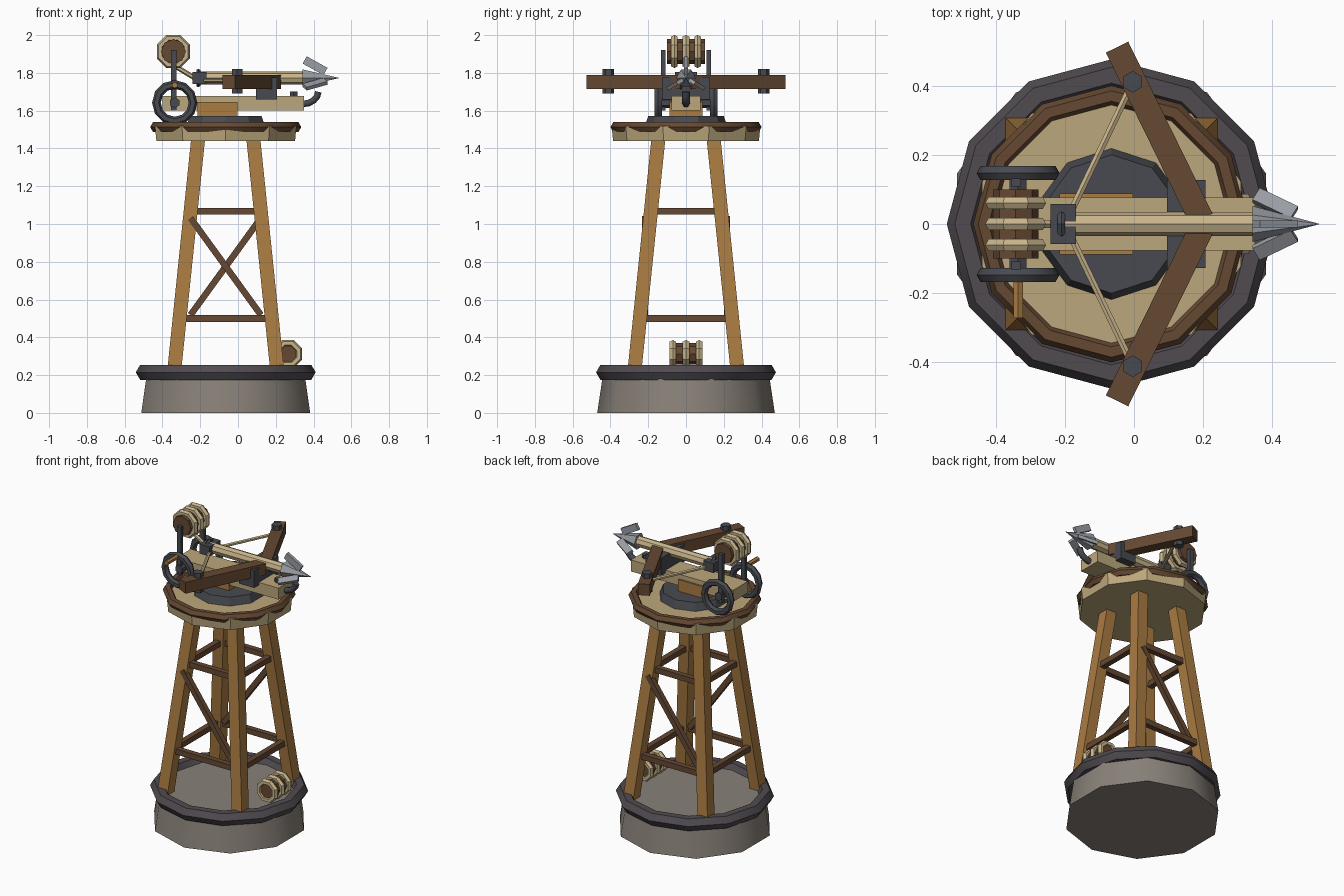
import bpy, math
from mathutils import Vector, Matrix

if "Cube" in bpy.data.objects:
    bpy.data.objects.remove(bpy.data.objects["Cube"])

CX = -0.065   # centre of the tower
BZ = 1.773    # height of the bolt


def mat(name, r, g, b):
    m = bpy.data.materials.new(name)
    m.diffuse_color = (r, g, b, 1)
    m.use_nodes = True
    m.node_tree.nodes["Principled BSDF"].inputs["Base Color"].default_value = m.diffuse_color
    return m


STONE = mat("stone", 0.25, 0.22, 0.19)
IRON = mat("iron", 0.065, 0.068, 0.08)
BAND = mat("band", 0.08, 0.07, 0.08)
WOOD = mat("wood", 0.40, 0.20, 0.055)
DARK = mat("dark_wood", 0.13, 0.065, 0.032)
PALE = mat("pale_wood", 0.50, 0.39, 0.20)
ROPE = mat("rope", 0.58, 0.46, 0.26)
STEEL = mat("steel", 0.32, 0.34, 0.37)
Y_AXIS = (math.pi / 2, 0, 0)
X_AXIS = (0, math.pi / 2, 0)


def finish(name, m, smooth=False):
    o = bpy.context.object
    o.name = name
    o.data.materials.append(m)
    if smooth:
        bpy.ops.object.shade_smooth_by_angle(angle=math.radians(40))
    return o


def box(name, lo, hi, m):
    lo, hi = Vector(lo), Vector(hi)
    bpy.ops.mesh.primitive_cube_add(size=1, location=(lo + hi) / 2)
    o = finish(name, m)
    o.data.transform(Matrix.Diagonal((*(hi - lo), 1)))
    return o


def cone(name, loc, r1, r2, h, n, m, rot=(0, 0, 0), smooth=False):
    bpy.ops.mesh.primitive_cone_add(vertices=n, radius1=r1, radius2=r2, depth=h,
                                    location=loc, rotation=rot)
    return finish(name, m, smooth)


def ring(name, loc, R, r, n, m, rot=(0, 0, 0), smooth=False):
    bpy.ops.mesh.primitive_torus_add(major_radius=R, minor_radius=r, major_segments=n,
                                     minor_segments=6, location=loc, rotation=rot)
    return finish(name, m, smooth)


def rod(name, p, q, r, m, n=6):
    p, q = Vector(p), Vector(q)
    rot = (q - p).to_track_quat('Z', 'Y').to_euler()
    return cone(name, (p + q) / 2, r, r, (q - p).length, n, m, rot)


def spool(name, x, z, R, core, half, gap):
    # wooden core wound with three rope turns, axis along y
    cone(name + "_core", (x, 0, z), core, core, 2 * half, 8, DARK, Y_AXIS)
    for i in (-1, 0, 1):
        ring(name + "_rope", (x, i * gap, z), R - 0.02, 0.02, 8, ROPE,
             (math.pi / 2, math.pi / 8, 0))


# Stone base and iron band
cone("base", (CX, 0, 0.11), 0.47, 0.437, 0.22, 10, STONE, smooth=True)
ring("base_band", (CX, 0, 0.215), 0.43, 0.046, 12, BAND, smooth=True)
spool("spare_spool", 0.265, 0.312, 0.08, 0.057, 0.08, 0.07)


def lean(z):
    # distance of the leg centre from the tower axis
    return 0.275 - (z - 0.2) * 0.103


# Leaning legs
for sx in (-1, 1):
    for sy in (-1, 1):
        leg = box("leg", (CX - 0.037, -0.037, 0.2), (CX + 0.037, 0.037, 1.46), WOOD)
        for v in leg.data.vertices:
            d = lean(v.co.z + 0.83)
            v.co.x += sx * d
            v.co.y += sy * d

# Horizontal rails and diagonal braces
for z in (0.5, 1.068):
    d = lean(z)
    for s in (-1, 1):
        box("rail_x", (CX - d, s * d - 0.018, z - 0.018), (CX + d, s * d + 0.018, z + 0.018), DARK)
        box("rail_y", (CX + s * d - 0.018, -d, z - 0.018), (CX + s * d + 0.018, d, z + 0.018), DARK)
for s in (-1, 1):
    brace = box("brace", (CX - 0.317, s * 0.217 - 0.017, 0.758),
                (CX + 0.317, s * 0.217 + 0.017, 0.792), DARK)
    brace.rotation_euler.y = -s * math.atan2(0.51, 0.37)

# Platform and turntable
cone("platform", (CX, 0, 1.48), 0.386, 0.394, 0.08, 10, PALE)
ring("platform_rim", (CX, 0, 1.513), 0.37, 0.03, 12, DARK, smooth=True)
cone("turntable", (CX, 0, 1.543), 0.22, 0.2, 0.055, 10, IRON)

# Stock
box("pedestal", (-0.215, -0.088, 1.56), (-0.003, 0.088, 1.647), WOOD)
box("stock", (-0.4, -0.077, 1.602), (0.35, 0.077, 1.678), PALE)
box("bow_bracket", (0.095, -0.127, 1.66), (0.207, 0.127, 1.775), IRON)
cone("stock_pin", (0.295, 0, 1.687), 0.022, 0.022, 0.03, 6, IRON)

# Front hook: bent tube
curve = bpy.data.curves.new("hook", 'CURVE')
curve.dimensions = '3D'
curve.bevel_depth = 0.02
curve.bevel_resolution = 1
curve.use_fill_caps = True
path = curve.splines.new('POLY')
path.points.add(4)
for i, p in enumerate(path.points):
    a = i * math.pi / 8
    p.co = (0.34 + 0.085 * math.sin(a), 0, 1.70 - 0.065 * math.cos(a), 1)
hook = bpy.data.objects.new("hook", curve)
hook.data.materials.append(IRON)
bpy.context.collection.objects.link(hook)

# Bow arms, tip bolts and string
for s in (-1, 1):
    a, b = Vector((0.194, s * 0.015)), Vector((-0.049, s * 0.511))
    d, c = b - a, (a + b) / 2
    L = d.length / 2
    arm = box("bow_arm", (c.x - L, c.y - 0.036, 1.715), (c.x + L, c.y + 0.036, 1.79), DARK)
    arm.rotation_euler.z = math.atan2(d.y, d.x)
    cone("bow_tip_bolt", (-0.004, s * 0.411, 1.755), 0.031, 0.031, 0.13, 6, IRON)
    rod("bow_string", (-0.18, s * 0.04, 1.76), (-0.008, s * 0.4, 1.76), 0.011, ROPE)

# Loaded bolt with barbed head
rod("bolt_shaft", (-0.2, 0, BZ), (0.37, 0, BZ), 0.035, ROPE, 8)
cone("bolt_head", (0.44, 0, BZ), 0.052, 0, 0.195, 6, STEEL, X_AXIS)
for k in range(3):
    barb = box("barb", (-0.063, -0.01, -0.022), (0.063, 0.01, 0.022), STEEL)
    barb.matrix_world = (Matrix.Translation((0.408, 0, BZ))
                         @ Matrix.Rotation(k * 2 * math.pi / 3, 4, 'X')
                         @ Matrix.Translation((0, 0, 0.065))
                         @ Matrix.Rotation(math.radians(29), 4, 'Y'))

# Release block
box("release_block", (-0.242, -0.058, 1.742), (-0.167, 0.058, 1.805), IRON)
ring("release_ring", (-0.21, 0, BZ), 0.037, 0.012, 8, IRON, X_AXIS)

# Winch: spool on posts, hand wheels, axle, handle and rope
WX = -0.342
spool("winch_spool", WX, 1.913, 0.095, 0.066, 0.1, 0.061)
for s in (-1, 1):
    box("winch_post", (WX - 0.014, s * 0.12 - 0.012, 1.6), (WX + 0.016, s * 0.12 + 0.012, 1.92), IRON)
    ring("hand_wheel", (-0.335, s * 0.147, 1.642), 0.097, 0.023, 12, IRON, Y_AXIS, True)
rod("winch_axle", (-0.335, -0.14, 1.642), (-0.335, 0.14, 1.642), 0.028, IRON)
rod("wheel_handle", (-0.335, -0.15, 1.735), (-0.335, -0.272, 1.735), 0.016, WOOD)
rod("winch_rope", (-0.34, 0, 1.84), (-0.215, 0, 1.765), 0.013, ROPE)
